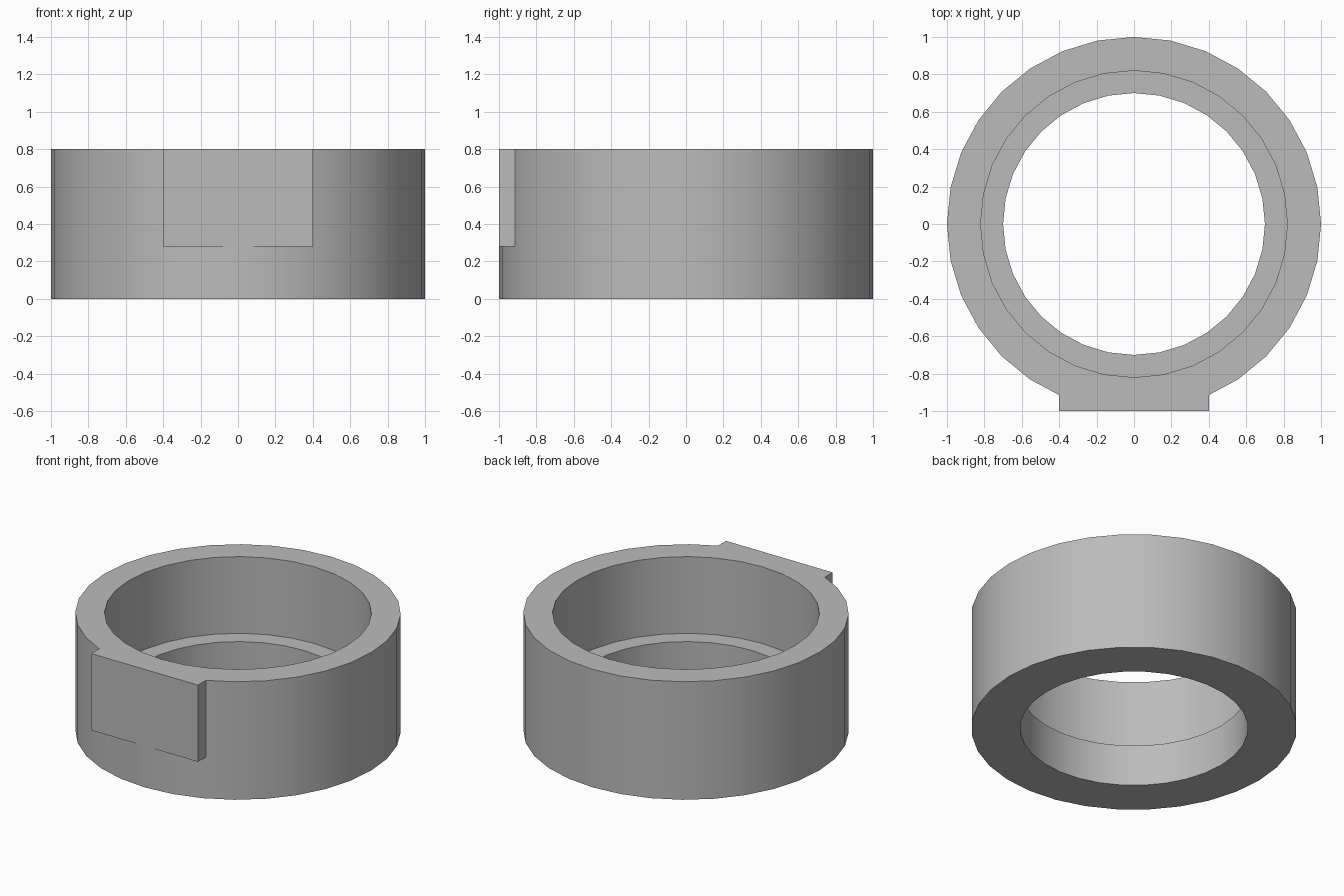
import bpy, bmesh
from math import cos, sin, tau, radians

if "Cube" in bpy.data.objects:
    bpy.data.objects.remove(bpy.data.objects["Cube"], do_unlink=True)

SIDES = 32
HEIGHT, LEDGE = 0.8, 0.28
OUTER, BORE, LIP = 1.0, 0.82, 0.70
HALF_PAD = 0.4

grey = bpy.data.materials.new("plain grey")
grey.use_nodes = True
colour = (0.5, 0.5, 0.5, 1)
grey.diffuse_color = colour
grey.node_tree.nodes["Principled BSDF"].inputs["Base Color"].default_value = colour


def add_object(name, bm):
    mesh = bpy.data.meshes.new(name)
    bm.to_mesh(mesh)
    bm.free()
    mesh.materials.append(grey)
    obj = bpy.data.objects.new(name, mesh)
    bpy.context.collection.objects.link(obj)
    return obj


def rim_point(i, radius=OUTER):
    # Counted from the front, towards +x
    a = tau * i / SIDES
    return radius * sin(a), -radius * cos(a)


# Stepped ring: a closed wall profile swept around the axis
profile = [(OUTER, 0), (OUTER, HEIGHT), (BORE, HEIGHT),
           (BORE, LEDGE), (LIP, LEDGE), (LIP, 0)]
bm = bmesh.new()
loops = [[bm.verts.new((*rim_point(i, r), z)) for r, z in profile]
         for i in range(SIDES)]
for i, here in enumerate(loops):
    after = loops[(i + 1) % SIDES]
    for j in range(len(profile)):
        k = (j + 1) % len(profile)
        bm.faces.new((here[j], after[j], after[k], here[k]))
bmesh.ops.recalc_face_normals(bm, faces=bm.faces)
ring = add_object("stepped_ring", bm)

# Flat front pad: half outline fitted to the rim, raised, then mirrored
p, q = rim_point(2), rim_point(3)
t = (HALF_PAD - p[0]) / (q[0] - p[0])
meet = (HALF_PAD, p[1] + t * (q[1] - p[1]))
outline = [(0, -OUTER), (HALF_PAD, -OUTER), meet, p, rim_point(1)]
bm = bmesh.new()
low = [bm.verts.new((x, y, LEDGE)) for x, y in outline]
high = [bm.verts.new((x, y, HEIGHT)) for x, y in outline]
bm.faces.new(high)
bm.faces.new(low[::-1])
# Only the front and side walls; the rest rests on the ring
for i in range(2):
    bm.faces.new((low[i], low[i + 1], high[i + 1], high[i]))
pad = add_object("front_pad", bm)
pad.modifiers.new("mirror", "MIRROR")

# Smooth round walls with sharp rims
bpy.ops.object.select_all(action="DESELECT")
ring.select_set(True)
bpy.context.view_layer.objects.active = ring
bpy.ops.object.shade_smooth_by_angle(angle=radians(30))
